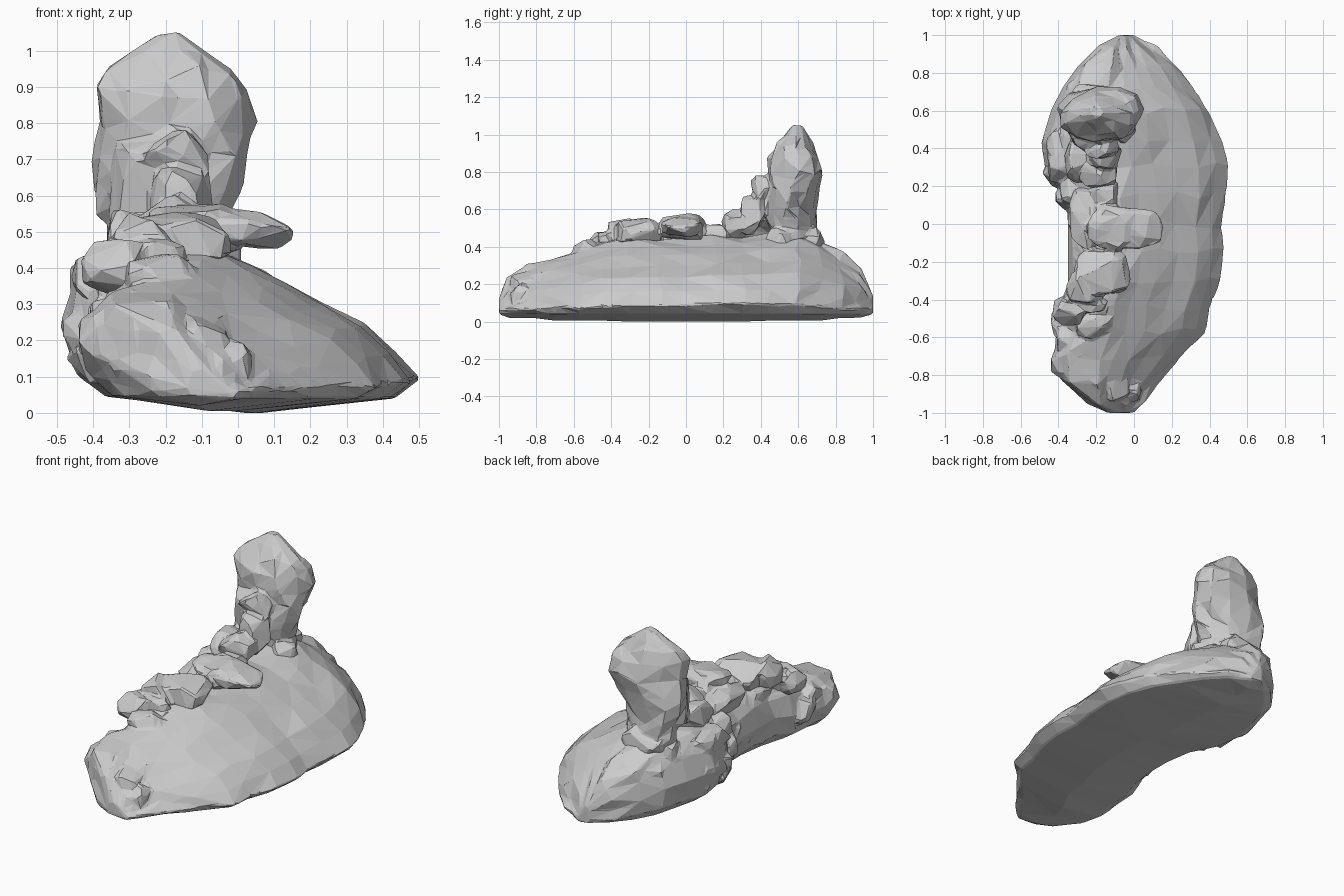
import bpy, bmesh, math, random
from mathutils import Vector

if "Cube" in bpy.data.objects:
    bpy.data.objects.remove(bpy.data.objects["Cube"])

random.seed(7)


def finish(bm, name):
    bmesh.ops.triangulate(bm, faces=bm.faces[:])
    bmesh.ops.recalc_face_normals(bm, faces=bm.faces[:])
    mesh = bpy.data.meshes.new(name)
    bm.to_mesh(mesh)
    bm.free()
    ob = bpy.data.objects.new(name, mesh)
    bpy.context.collection.objects.link(ob)
    return ob


def loft(name, rings):
    """Skin a closed solid through rings of equal point count."""
    bm = bmesh.new()
    vs = [[bm.verts.new(p) for p in r] for r in rings]
    n = len(vs[0])
    for a, b in zip(vs, vs[1:]):
        for i in range(n):
            j = (i + 1) % n
            if random.random() < 0.5:
                bm.faces.new((a[i], a[j], b[j]))
                bm.faces.new((a[i], b[j], b[i]))
            else:
                bm.faces.new((a[i], a[j], b[i]))
                bm.faces.new((a[j], b[j], b[i]))
    bm.faces.new(vs[0])
    bm.faces.new(vs[-1])
    return finish(bm, name)


def rock(name, x, y, z, n=24, tilt=0.0):
    """Angular boulder: convex hull of random points fitted to x, y, z ranges."""
    pts = []
    for _ in range(n):
        v = Vector([random.gauss(0, 1) for _ in range(3)]).normalized()
        pts.append(Vector([max(-.85, min(.85, c)) for c in v]))
    lo = [min(p[k] for p in pts) for k in range(3)]
    hi = [max(p[k] for p in pts) for k in range(3)]
    bm = bmesh.new()
    for p in pts:
        q = [r[0] + (p[k] - lo[k]) / (hi[k] - lo[k]) * (r[1] - r[0])
             for k, r in enumerate((x, y, z))]
        q[2] += tilt * (q[0] - (x[0] + x[1]) / 2)
        bm.verts.new(q)
    bmesh.ops.convex_hull(bm, input=bm.verts[:])
    bmesh.ops.delete(bm, geom=[v for v in bm.verts if not v.link_faces], context='VERTS')
    return finish(bm, name)


def fuse(name, parts, ratio, rough):
    """Weld overlapping rocks into one weathered, coarsely faceted solid."""
    bpy.ops.object.select_all(action='DESELECT')
    for p in parts:
        p.select_set(True)
    bpy.context.view_layer.objects.active = parts[0]
    bpy.ops.object.join()
    ob = parts[0]
    ob.name = name
    weld = ob.modifiers.new("weld", 'REMESH')
    weld.mode = 'VOXEL'
    weld.voxel_size = .012
    weld.use_smooth_shade = False
    facets = ob.modifiers.new("facets", 'DECIMATE')
    facets.ratio = ratio
    if rough:
        tex = bpy.data.textures.new(name + "_chips", 'CLOUDS')
        tex.noise_scale = .05
        chips = ob.modifiers.new("chips", 'DISPLACE')
        chips.texture = tex
        chips.strength = rough
    return ob


def jit(a):
    return random.uniform(-a, a)


# Mound: stations along y with left x, right x and crest height
stations = [
    (-1.0, -.14, .00, .12), (-.95, -.25, .04, .22), (-.82, -.38, .14, .31),
    (-.70, -.43, .27, .345), (-.57, -.40, .38, .37), (-.45, -.40, .40, .42),
    (-.30, -.36, .455, .435), (-.15, -.34, .475, .44), (0, -.34, .465, .44),
    (.15, -.37, .49, .45), (.30, -.46, .50, .46), (.45, -.48, .475, .475),
    (.60, -.43, .41, .475), (.72, -.38, .32, .43), (.83, -.30, .23, .36),
    (.93, -.19, .12, .27), (1.0, -.08, .00, .14)]
profile = [(.04, .25), (.0, .5), (.03, .76), (.10, .94), (.22, 1), (.35, 1), (.46, .92),
           (.58, .81), (.70, .68), (.83, .54), (.93, .37), (1, .2)]
rings = []
for k, (y, xl, xr, h) in enumerate(stations):
    end = k in (0, len(stations) - 1)
    a = 0 if end else 1
    w = xr - xl
    ring = []
    for u, v in profile:
        rough = .016 if u < .4 else .008
        ring.append((xl + u * w + a * jit(rough if u < .99 else .006),
                     y + a * jit(.025), max(v * h, .065) + a * jit(rough)))
    zb = .045 if end else (.02 if abs(y) > .8 else .005 if abs(y) > .4 else 0)
    ring += [(xl + .93 * w, y, .04), (xl + .5 * w, y, zb), (xl + .12 * w, y, .045)]
    rings.append(ring)
ground = [loft("mound", rings)]

# Broken blocks at the front end
for i, (x, y, z, s) in enumerate([
        (-.31, -.62, .25, .10), (-.24, -.70, .27, .08), (-.34, -.72, .20, .10),
        (-.21, -.80, .24, .08), (-.11, -.86, .20, .08), (-.25, -.82, .16, .10),
        (-.13, -.89, .13, .08), (-.35, -.52, .22, .09), (-.04, -.87, .13, .08)]):
    ground.append(rock(f"front_block_{i}", (x - s, x + s), (y - s, y + s), (z - s, z + s * .9)))

# Stacked blocks up the steep left cliff, mostly buried
for i in range(9):
    y = -.52 + i * .135
    edge = -.345 if y < .12 else -.42 if y < .2 or y > .5 else -.49
    for j, (z, inset) in enumerate([(.16, .02), (.25, .0), (.36, .03)]):
        x = edge + inset + jit(.008)
        s = .085 + jit(.015)
        yy = y + jit(.03)
        ground.append(rock(f"cliff_block_{i}_{j}", (x, x + .24), (yy - s, yy + s),
                           (z - .08, z + .08), 22))

# Weathered blocks around the back end
for i, (x, y, z, s) in enumerate([
        (-.27, .70, .27, .09), (-.22, .77, .18, .09), (-.17, .79, .26, .09),
        (-.11, .86, .21, .08), (-.31, .62, .37, .08), (-.12, .87, .14, .07)]):
    ground.append(rock(f"back_block_{i}", (x - s, x + s), (y - s, y + s), (z - s, z + s)))
fuse("mound", ground, .028, 0)

# Pillar: z, x range, y range, skew (narrow neck, overhanging head)
levels = [
    (.42, -.36, -.02, .45, .71, .35), (.50, -.37, -.03, .44, .71, .4),
    (.56, -.385, -.01, .435, .70, .35), (.63, -.415, .00, .43, .70, .2),
    (.71, -.405, .02, .43, .71, .05), (.79, -.385, .065, .43, .74, -.15),
    (.88, -.39, .035, .44, .71, -.2), (.94, -.36, .0, .47, .68, -.1),
    (1.0, -.29, -.10, .53, .65, 0), (1.045, -.23, -.16, .57, .62, 0)]
rings = []
for z, x0, x1, y0, y1, skew in levels:
    ring = []
    for i in range(11):
        t = math.tau * i / 11
        r = 1 + jit(.07)
        ring.append(((x0 + x1) / 2 + (x1 - x0) / 2 * math.cos(t) * r,
                     (y0 + y1) / 2 + (y1 - y0) / 2 * math.sin(t - skew) * r,
                     z + (jit(.025) if z < .95 else 0)))
    rings.append(ring)
tower = [loft("pillar", rings)]

# Rocks leaning on the pillar and around its foot
tower += [
    rock("pillar_spire", (-.36, -.10), (.38, .54), (.48, .76), 30, .08),
    rock("pillar_spire_tip", (-.27, -.08), (.34, .46), (.60, .785), 18, .1),
    rock("pillar_ledge", (-.24, -.06), (.29, .44), (.46, .68)),
    rock("foot_rock_a", (-.28, -.09), (.19, .36), (.41, .60)),
    rock("foot_rock_b", (-.37, -.20), (.22, .48), (.40, .56)),
    rock("foot_rock_c", (-.34, -.08), (.58, .74), (.34, .51)),
    rock("foot_rock_d", (-.14, .01), (.42, .60), (.38, .50))]
fuse("pillar", tower, .05, .025)

# Boulders along the crest
crest = [
    rock("overhanging_slab", (-.25, .155), (-.13, .10), (.46, .565), 40, -.08),
    rock("slab_body", (-.22, .03), (-.14, .11), (.43, .575), 28),
    rock("crest_rock_a", (-.31, -.02), (-.38, -.13), (.38, .555), 34),
    rock("crest_rock_b", (-.36, -.16), (-.42, -.25), (.38, .555)),
    rock("crest_rock_c", (-.43, -.24), (-.54, -.38), (.32, .48)),
    rock("crest_rock_d", (-.34, -.16), (-.15, .20), (.36, .51)),
    rock("crest_rock_e", (-.24, -.08), (.08, .24), (.38, .52)),
    rock("crest_rock_f", (-.34, -.14), (-.48, -.34), (.32, .48))]
fuse("crest_boulders", crest, .06, .02)
